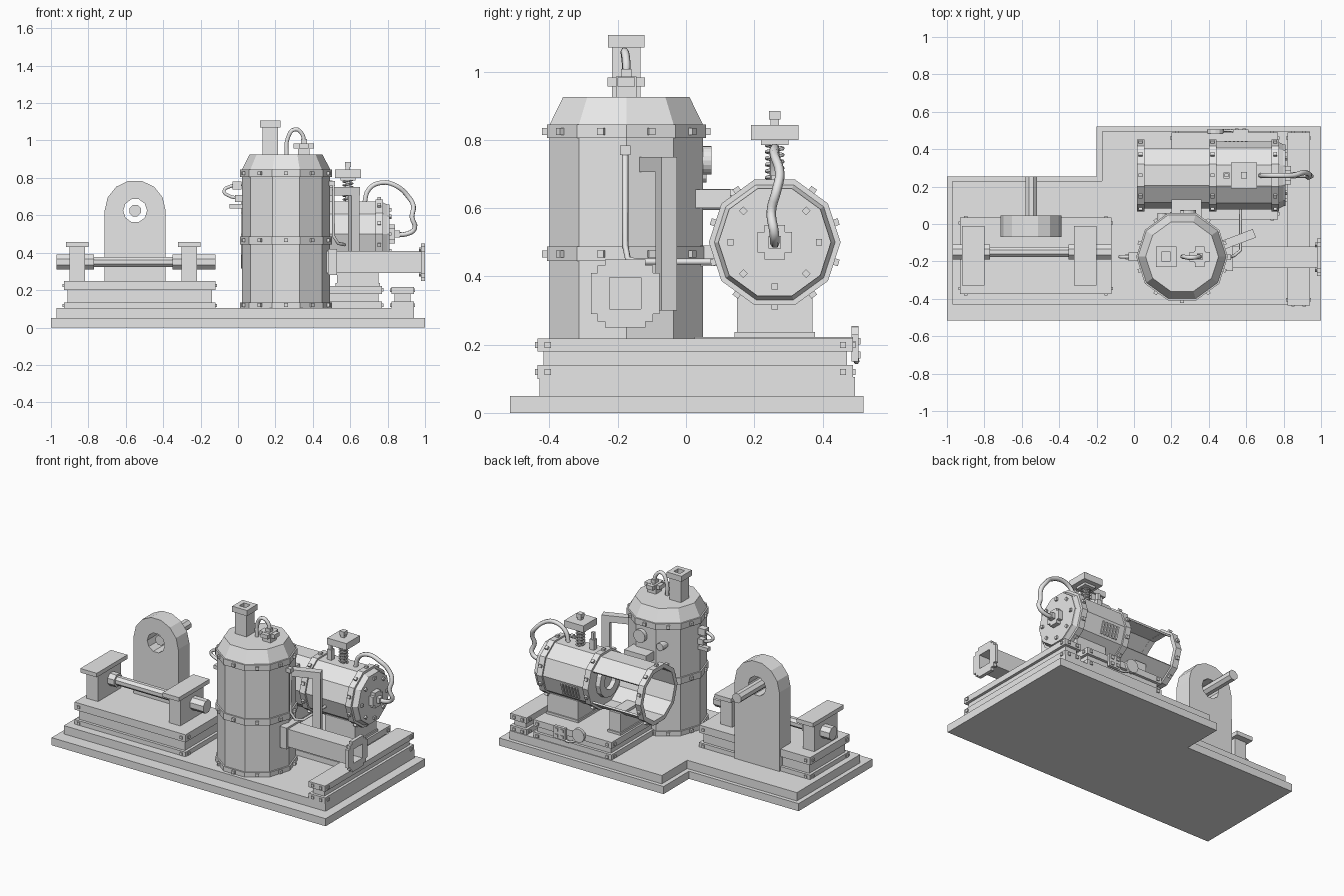
import bpy, bmesh
from math import pi, cos, sin, sqrt
from mathutils import Vector, Matrix

cube = bpy.data.objects.get("Cube")
if cube:
    bpy.data.objects.remove(cube)

grey = bpy.data.materials.new("plain_grey")
grey.use_nodes = True
COLOUR = (0.8, 0.8, 0.8, 1)
grey.diffuse_color = COLOUR
grey.node_tree.nodes["Principled BSDF"].inputs["Base Color"].default_value = COLOUR


def finish(name, bm):
    bmesh.ops.remove_doubles(bm, verts=bm.verts, dist=1e-5)
    bmesh.ops.recalc_face_normals(bm, faces=bm.faces)
    me = bpy.data.meshes.new(name)
    bm.to_mesh(me)
    bm.free()
    me.materials.append(grey)
    ob = bpy.data.objects.new(name, me)
    bpy.context.collection.objects.link(ob)
    return ob


def bake(ob):
    # replace an object with its evaluated mesh
    name = ob.name
    dg = bpy.context.evaluated_depsgraph_get()
    me = bpy.data.meshes.new_from_object(ob.evaluated_get(dg))
    bpy.data.objects.remove(ob)
    if not me.materials:
        me.materials.append(grey)
    new = bpy.data.objects.new(name, me)
    bpy.context.collection.objects.link(new)
    return new


def box(name, x0, x1, y0, y1, z0, z1):
    bm = bmesh.new()
    size = Matrix.Diagonal((x1 - x0, y1 - y0, z1 - z0, 1))
    mid = Matrix.Translation(((x0 + x1) / 2, (y0 + y1) / 2, (z0 + z1) / 2))
    bmesh.ops.create_cube(bm, size=1, matrix=mid @ size)
    return finish(name, bm)


def block(name, x, y, z, dx, dy, dz):
    return box(name, x - dx, x + dx, y - dy, y + dy, z - dz, z + dz)


def prism(name, pts, axis, lo, hi):
    bm = bmesh.new()
    place = (lambda p: (p[0], p[1], lo)) if axis == "z" else (lambda p: (p[0], lo, p[1]))
    face = bm.faces.new([bm.verts.new(place(p)) for p in pts])
    ext = bmesh.ops.extrude_face_region(bm, geom=[face])
    move = Vector((0, 0, hi - lo)) if axis == "z" else Vector((0, hi - lo, 0))
    bmesh.ops.translate(bm, vec=move, verts=[v for v in ext["geom"] if isinstance(v, bmesh.types.BMVert)])
    return finish(name, bm)


def around(axis, c, t, r, a):
    u, v = r * cos(a), r * sin(a)
    return Vector(c) + Vector({"x": (t, u, v), "y": (u, t, v), "z": (u, v, t)}[axis])


def loft(name, axis, c, n, profile, caps=True, phase=0, skip=()):
    # rings of n sides given as (position, radius) along an axis
    bm = bmesh.new()
    rings = [[bm.verts.new(around(axis, c, t, r, phase + 2 * pi * k / n)) for k in range(n)] for t, r in profile]
    for a, b in zip(rings, rings[1:]):
        for k in range(n):
            if k not in skip:
                j = (k + 1) % n
                bm.faces.new((a[k], a[j], b[j], b[k]))
    if caps:
        bm.faces.new(rings[0])
        bm.faces.new(rings[-1])
    return finish(name, bm)


def ring(name, axis, c, n, t0, t1, outer, inner, phase=0):
    return loft(name, axis, c, n, [(t0, outer), (t1, outer), (t1, inner), (t0, inner), (t0, outer)], False, phase)


def square_tube(name, axis, c, t0, t1, outer, inner):
    return ring(name, axis, c, 4, t0, t1, outer * sqrt(2), inner * sqrt(2), pi / 4)


def bolts(name, axis, c, t, r, n, size, phase):
    bm = bmesh.new()
    for k in range(n):
        a = phase + 2 * pi * k / n
        turn = Matrix.Rotation(-a if axis == "y" else a, 4, axis.upper())
        bmesh.ops.create_cube(bm, size=size, matrix=Matrix.Translation(around(axis, c, t, r, a)) @ turn)
    return finish(name, bm)


def pipe(name, pts, r, smooth=True):
    cu = bpy.data.curves.new(name, "CURVE")
    cu.dimensions = "3D"
    cu.bevel_depth = r
    cu.bevel_resolution = 1
    cu.resolution_u = 4
    cu.use_fill_caps = True
    sp = cu.splines.new("BEZIER" if smooth else "POLY")
    knots = sp.bezier_points if smooth else sp.points
    knots.add(len(pts) - 1)
    for k, p in zip(knots, pts):
        k.co = p if smooth else (*p, 1)
        if smooth:
            k.handle_left_type = k.handle_right_type = "AUTO"
    ob = bpy.data.objects.new(name, cu)
    bpy.context.collection.objects.link(ob)
    return bake(ob)


def plinth(name, x0, x1, y0, y1, za, zb, top):
    # two slabs with a recessed waist and corner bolts
    g = 0.018
    box(name + "_foot", x0, x1, y0, y1, 0.1, za)
    box(name + "_waist", x0 + g, x1 - g, y0 + g, y1 - g, za, zb)
    box(name + "_top", x0, x1, y0, y1, zb, top)
    for z in ((0.1 + za) / 2, (zb + top) / 2):
        for x in (x0 + 0.03, x1 - 0.03):
            for y in (y0, y1):
                block(name + "_bolt", x, y, z, 0.009, 0.007, 0.009)
        for y in (y0 + 0.03, y1 - 0.03):
            for x in (x0, x1):
                block(name + "_bolt", x, y, z, 0.007, 0.009, 0.009)


# Stepped L-shaped base
def l_shape(x0, x1, y0, y1, nx, ny):
    return [(x0, y0), (x1, y0), (x1, y1), (nx, y1), (nx, ny), (x0, ny)]


prism("base_slab", l_shape(-1, 1, -0.515, 0.52, -0.2, 0.255), "z", 0, 0.05)
prism("base_step", l_shape(-0.97, 0.94, -0.43, 0.495, -0.17, 0.23), "z", 0.05, 0.105)

# Plinths
plinth("shaft_plinth", -0.93, -0.12, -0.375, 0.035, 0.135, 0.2, 0.25)
plinth("boiler_plinth", 0.2, 0.77, 0.025, 0.49, 0.14, 0.18, 0.222)
plinth("side_plinth", 0.82, 0.94, -0.435, 0.49, 0.14, 0.18, 0.218)

# Shaft with two bearing posts
for x in (-0.86, -0.26):
    box("bearing_post", x - 0.042, x + 0.042, -0.29, -0.05, 0.25, 0.43)
    box("bearing_cap", x - 0.06, x + 0.06, -0.33, -0.01, 0.43, 0.457)
AXLE = (0, -0.15, 0.35)
loft("drive_shaft", "x", AXLE, 8, [(-0.96, 0.03), (-0.13, 0.03)], phase=pi / 8)
for x0, x1 in ((-0.97, -0.9), (-0.82, -0.77), (-0.35, -0.3), (-0.22, -0.12)):
    loft("shaft_collar", "x", AXLE, 8, [(x0, 0.044), (x1, 0.044)], phase=pi / 8)

# Arched plate with a bored hole and stub axle
HUB = (-0.55, 0, 0.625)
arch = [(HUB[0] + 0.163 * cos(a), HUB[2] + 0.163 * sin(a)) for a in [pi * k / 7 for k in range(8)]]
plate = prism("arch_plate", [(-0.715, 0.1), (-0.387, 0.1)] + arch, "y", -0.07, 0.045)
cutter = loft("hole_cutter", "y", HUB, 10, [(-0.2, 0.064), (0.2, 0.064)])
cutter.hide_render = True
mod = plate.modifiers.new("hole", "BOOLEAN")
mod.operation = "DIFFERENCE"
mod.object = cutter
bake(plate)
bpy.data.objects.remove(cutter)
loft("stub_axle", "y", HUB, 8, [(-0.03, 0.033), (0.255, 0.033)], phase=pi / 8)

# Upright boiler
UP = (0.257, -0.175, 0)
loft("upright_body", "z", UP, 10, [(0.1, 0.236), (0.845, 0.236), (0.925, 0.195)])
for lo, hi in ((0.105, 0.135), (0.445, 0.487), (0.805, 0.845)):
    loft("upright_band", "z", UP, 10, [(lo, 0.245), (hi, 0.245)])
    bolts("upright_bolts", "z", UP, (lo + hi) / 2, 0.237, 10, 0.02, pi / 10)
square_tube("chimney", "z", (0.172, -0.175, 0), 0.9, 1.08, 0.042, 0.024)
square_tube("chimney_rim", "z", (0.172, -0.175, 0), 1.07, 1.107, 0.054, 0.024)

# Crown valve and its loop pipe
block("crown_valve_neck", 0.352, -0.175, 0.95, 0.03, 0.03, 0.035)
block("crown_valve_plate", 0.352, -0.175, 0.97, 0.055, 0.025, 0.013)
block("crown_valve_cross", 0.352, -0.175, 0.97, 0.025, 0.055, 0.013)
block("crown_valve_cap", 0.352, -0.175, 0.993, 0.016, 0.016, 0.014)
pipe("crown_pipe", [(0.26, -0.175, 0.92), (0.265, -0.175, 1.01), (0.305, -0.18, 1.06),
                    (0.345, -0.175, 1.03), (0.352, -0.175, 0.98)], 0.012)

# Water gauge on the left flank of the upright boiler
pipe("gauge_loop", [(0.02, -0.175, 0.765), (-0.04, -0.175, 0.755), (-0.075, -0.175, 0.73),
                    (-0.05, -0.175, 0.705), (0.02, -0.175, 0.69)], 0.01)
block("gauge_valve", -0.005, -0.175, 0.76, 0.025, 0.022, 0.022)
block("gauge_drain", -0.01, -0.175, 0.648, 0.035, 0.015, 0.012)
block("gauge_foot", 0.005, -0.175, 0.69, 0.02, 0.018, 0.018)

# Dials and ducts on the rear of the upright boiler
loft("rear_dial", "y", (0.29, 0, 0.74), 20, [(0, 0.042), (0.075, 0.042)])
loft("small_dial", "y", (0.15, 0, 0.7), 12, [(-0.01, 0.025), (0.06, 0.025)])
box("link_duct", 0.2, 0.36, 0.02, 0.13, 0.6, 0.655)
box("lower_link_duct", 0.22, 0.34, 0.02, 0.1, 0.43, 0.49)

# Square exhaust beam with a cross-shaped flange
BEAM = (0, -0.178, 0.35)
square_tube("exhaust_beam", "x", BEAM, 0.44, 0.99, 0.058, 0.046)
square_tube("exhaust_flange", "x", BEAM, 0.978, 1.0, 0.082, 0.046)
for s in (-1, 1):
    block("flange_ear", 0.989, BEAM[1] + s * 0.09, 0.35, 0.011, 0.01, 0.06)
    block("flange_ear", 0.989, BEAM[1], 0.35 + s * 0.09, 0.011, 0.06, 0.01)
bolts("flange_bolts", "x", BEAM, 0.975, 0.094, 4, 0.016, pi / 4)
box("beam_saddle", 0.48, 0.53, -0.25, -0.105, 0.28, 0.42)

# Elbow duct angled off the upright boiler
arm = block("elbow_arm", 0, 0, 0, 0.1, 0.024, 0.022)
arm.location, arm.rotation_euler = (0.55, -0.085, 0.728), (0, 0, 0.36)
leg = block("elbow_leg", 0, 0, 0, 0.024, 0.024, 0.225)
leg.location, leg.rotation_euler = (0.62, -0.058, 0.525), (0, 0, 0.36)

# Thin feed pipe
pipe("feed_pipe", [(0.48, -0.178, 0.77), (0.51, -0.178, 0.765), (0.51, -0.178, 0.49), (0.535, -0.17, 0.45),
                   (0.57, -0.14, 0.443), (0.57, 0.1, 0.443)], 0.009, False)
block("feed_valve", 0.5, -0.178, 0.77, 0.018, 0.015, 0.014)

# Lying boiler: closed right half, open cage on the left
LIE = (0, 0.26, 0.5)
loft("lying_body", "x", LIE, 10, [(0.41, 0.182), (0.765, 0.182), (0.8, 0.165), (0.81, 0.165)])
shell = loft("open_shell", "x", LIE, 10, [(0.03, 0.178), (0.42, 0.178)], caps=False, skip=(0, 9))
shell.modifiers.new("wall", "SOLIDIFY").thickness = 0.012
bake(shell)
ring("end_band", "x", LIE, 10, 0.015, 0.055, 0.193, 0.165)
for x in (0.42, 0.755):
    loft("lying_band", "x", LIE, 10, [(x - 0.02, 0.193), (x + 0.02, 0.193)])
for x in (0.035, 0.42, 0.755):
    bolts("lying_bolts", "x", LIE, x, 0.187, 10, 0.02, pi / 10)
bolts("end_plate_bolts", "x", LIE, 0.812, 0.13, 8, 0.018, pi / 8 * 2)
ring("inner_door", "x", LIE, 12, 0.37, 0.4, 0.11, 0.06)
block("end_fitting", 0.82, 0.26, 0.5, 0.02, 0.05, 0.03)
block("end_fitting_cross", 0.82, 0.26, 0.5, 0.02, 0.03, 0.05)
block("end_nozzle", 0.845, 0.26, 0.5, 0.02, 0.018, 0.018)

# Louvre slats on the rear lower face of the lying boiler
for i in range(6):
    bar = block("louvre_slat", 0, 0, 0, 0.006, 0.005, 0.04)
    bar.location = around("x", LIE, 0.49 + i * 0.022, 0.176, -pi / 10)
    bar.rotation_euler.x = -pi / 10

# Saddle legs
for x0, x1 in ((0.53, 0.75), (0.22, 0.3)):
    box("saddle_leg", x0, x1, 0.15, 0.37, 0.222, 0.36)
    box("saddle_foot", x0 - 0.008, x1 + 0.008, 0.142, 0.378, 0.22, 0.237)

# Spring safety valve
VX, VY = 0.588, 0.26
block("spring_rod", VX, VY, 0.77, 0.012, 0.012, 0.1)
coil = [(VX + 0.025 * cos(k * pi / 5), VY + 0.025 * sin(k * pi / 5), 0.675 + 0.0019 * k) for k in range(61)]
pipe("valve_spring", coil, 0.005, False)
block("valve_plate", VX, VY, 0.822, 0.07, 0.07, 0.022)
block("valve_cap", VX, VY, 0.795, 0.04, 0.04, 0.01)
block("valve_knob", VX, VY, 0.872, 0.017, 0.017, 0.013)
block("relief_post", 0.495, 0.26, 0.7, 0.016, 0.016, 0.04)
block("relief_cap", 0.495, 0.26, 0.755, 0.01, 0.01, 0.03)

# Bent steam pipe into the end plate
pipe("steam_pipe", [(0.675, 0.26, 0.66), (0.7, 0.26, 0.74), (0.77, 0.26, 0.775), (0.85, 0.26, 0.755),
                    (0.91, 0.275, 0.7), (0.938, 0.265, 0.65), (0.93, 0.25, 0.59), (0.945, 0.258, 0.53),
                    (0.9, 0.26, 0.5), (0.83, 0.26, 0.5)], 0.014)

# Switch box and dial on the rear of the plinth
block("switch_box", 0.57, 0.495, 0.19, 0.042, 0.01, 0.04)
for dx in (-0.02, 0.02):
    for dz in (-0.02, 0.02):
        block("switch_button", 0.57 + dx, 0.506, 0.19 + dz, 0.01, 0.005, 0.01)
loft("plinth_dial", "y", (0.435, 0, 0.21), 12, [(0.485, 0.045), (0.505, 0.045)])
pipe("dial_pipe", [(0.56, 0.495, 0.16), (0.5, 0.5, 0.15), (0.44, 0.495, 0.18)], 0.008)
